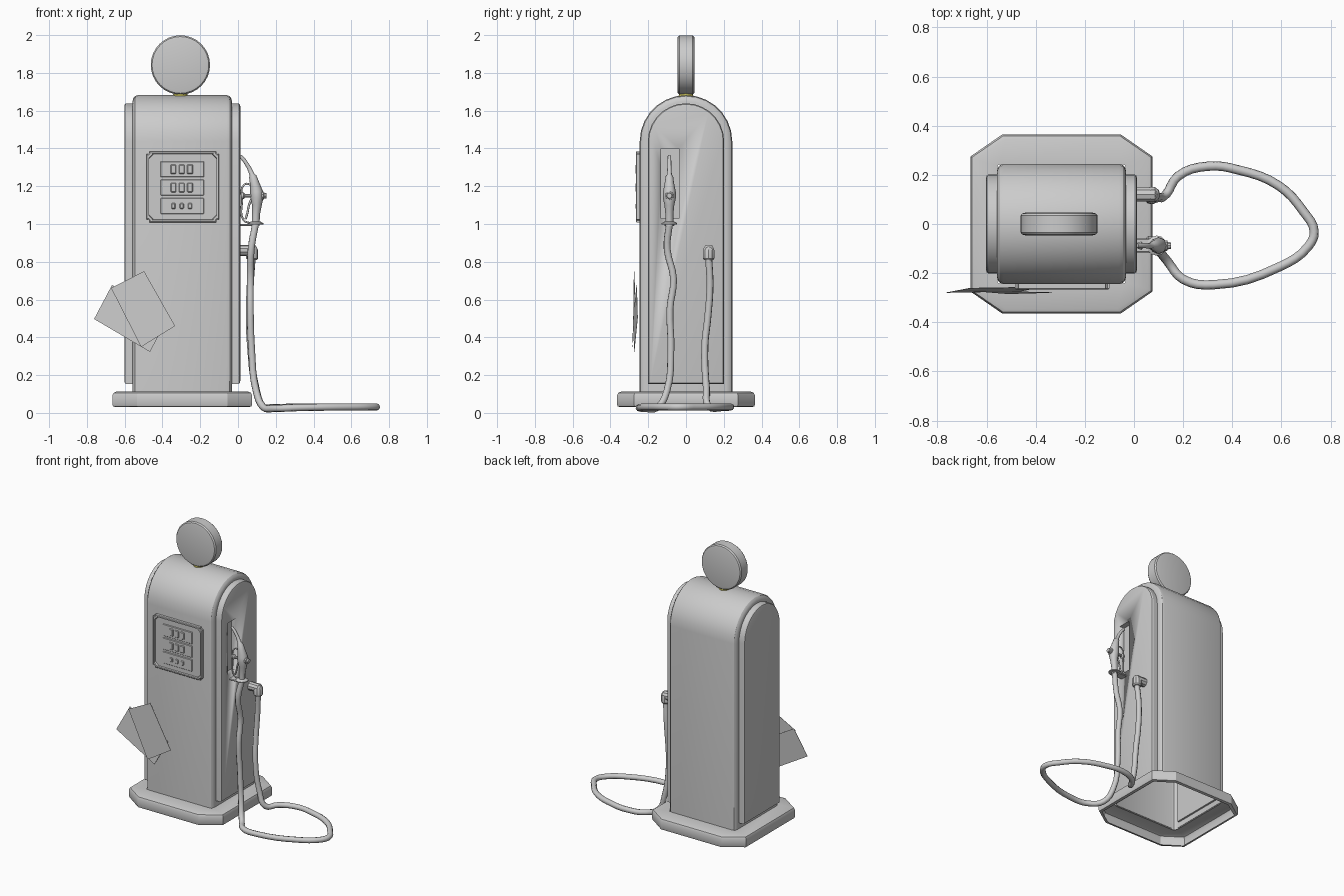
import bpy, bmesh
from math import sin, cos, pi, radians
from mathutils import Vector

if "Cube" in bpy.data.objects:
    bpy.data.objects.remove(bpy.data.objects["Cube"])

CX = -0.295  # centre line of the cabinet


def finish(name, bm, smooth=30):
    bmesh.ops.recalc_face_normals(bm, faces=bm.faces)
    me = bpy.data.meshes.new(name)
    bm.to_mesh(me)
    bm.free()
    ob = bpy.data.objects.new(name, me)
    bpy.context.collection.objects.link(ob)
    return shade(ob, smooth)


def activate(ob):
    bpy.ops.object.select_all(action='DESELECT')
    ob.select_set(True)
    bpy.context.view_layer.objects.active = ob


def shade(ob, angle=30):
    activate(ob)
    bpy.ops.object.shade_smooth_by_angle(angle=radians(angle))
    return ob


def loft(name, rings, closed=True, caps=(True, True)):
    bm = bmesh.new()
    vs = [[bm.verts.new(p) for p in r] for r in rings]
    n = len(vs[0])
    for a, b in zip(vs, vs[1:]):
        for i in range(n if closed else n - 1):
            j = (i + 1) % n
            bm.faces.new((a[i], a[j], b[j], b[i]))
    for use, ring in zip(caps, (vs[0], vs[-1])):
        if use:
            bm.faces.new(ring)
    return finish(name, bm)


def arch(x, r, z0, seg=14):
    arc = [(x, -r * cos(pi * i / seg), 1.437 + r * sin(pi * i / seg)) for i in range(seg + 1)]
    return [(x, -r, z0)] + arc + [(x, r, z0)]


def octagon(hx, hy, cx, cy, z):
    q = [(hx, hy - cy), (hx - cx, hy)]
    pts = q + [(-x, y) for x, y in q[::-1]]
    pts += [(-x, -y) for x, y in pts]
    return [(CX + x, y, z) for x, y in pts]


def box(name, x, y, z, bevel=0.0):
    bm = bmesh.new()
    bmesh.ops.create_cube(bm, size=1)
    for v in bm.verts:
        v.co = [(a[0] + a[1]) / 2 + c * (a[1] - a[0]) for a, c in zip((x, y, z), v.co)]
    if bevel:
        bmesh.ops.bevel(bm, geom=bm.edges[:], offset=bevel, segments=1, affect='EDGES')
    return finish(name, bm)


def lathe(name, origin, axis, profile, seg=16):
    """Solid of revolution; profile is (distance along axis, radius)."""
    rot = Vector((0, 0, 1)).rotation_difference(Vector(axis))
    rings = [[Vector(origin) + rot @ Vector((r * cos(2 * pi * i / seg), r * sin(2 * pi * i / seg), d))
              for i in range(seg)] for d, r in profile]
    return loft(name, rings)


def tube(name, pts, radii, smooth=True):
    cu = bpy.data.curves.new(name, 'CURVE')
    cu.dimensions = '3D'
    cu.bevel_depth = 1
    cu.bevel_resolution = 2
    cu.use_fill_caps = True
    cu.resolution_u = 4
    sp = cu.splines.new('BEZIER' if smooth else 'POLY')
    target = sp.bezier_points if smooth else sp.points
    target.add(len(pts) - 1)
    for p, co, r in zip(target, pts, radii):
        p.co = co if smooth else (*co, 1)
        p.radius = r
        if smooth:
            p.handle_left_type = p.handle_right_type = 'AUTO'
    ob = bpy.data.objects.new(name, cu)
    bpy.context.collection.objects.link(ob)
    activate(ob)
    bpy.ops.object.convert(target='MESH')
    return shade(bpy.context.view_layer.objects.active, 50)


# plinth: hollow chamfered slab, open below
steps = [(-.022, .03), (-.004, .034), (0, .045), (0, .093), (-.006, .106), (-.02, .112)]
plinth = [octagon(.37 + d, .365 + d, .13 + d * .4, .09 + d * .4, z) for d, z in steps]
plinth.append(octagon(.26, .242, .005, .005, .112))
loft("plinth", plinth, caps=(False, False))

# arched cabinet, open below, with rounded rims
rim = [(.263, .213), (.259, .229), (.25, .24), (.235, .245)]
sections = [(CX - d, r) for d, r in rim] + [(CX + d, r) for d, r in rim[::-1]]
loft("cabinet", [arch(x, r, .105) for x, r in sections], closed=False)

# raised arched panel on each side
for side, label in ((-1, "left"), (1, "right")):
    prof = [(.25, .202, .153), (.296, .202, .153), (.304, .197, .158), (.307, .187, .168)]
    panel = loft(label + "_side_panel", [arch(CX + side * d, r, z) for d, r, z in prof])

# nozzle recess cut in the right panel
cutter = box("recess_cutter", (-.025, .1), (-.132, -.038), (1.03, 1.4))
cutter.hide_render = True
mod = panel.modifiers.new("recess", 'BOOLEAN')
mod.operation = 'DIFFERENCE'
mod.object = cutter
activate(panel)
bpy.ops.object.convert(target='MESH')
bpy.data.objects.remove(cutter)

# round sign and its neck
lathe("round_sign", (CX - .01, 0, 1.842), (0, 1, 0),
      [(-.046, .138), (-.043, .15), (-.034, .157), (.034, .157), (.043, .15), (.046, .138)], 32)
neck = lathe("sign_neck", (CX - .01, 0, 1.66), (0, 0, 1), [(0, .04), (.025, .038), (.05, .034)], 16)
mat = bpy.data.materials.new("neck_yellow")
mat.diffuse_color = (.55, .5, .1, 1)
mat.use_nodes = True
mat.node_tree.nodes["Principled BSDF"].inputs["Base Color"].default_value = mat.diffuse_color
neck.data.materials.append(mat)

# display frame with a sunken face
bm = bmesh.new()
bmesh.ops.create_cube(bm, size=1)
for v in bm.verts:
    v.co = (-.2925 + v.co.x * .385, -.249 + v.co.y * .026, 1.197 + v.co.z * .376)
bmesh.ops.bevel(bm, geom=[e for e in bm.edges if abs(e.verts[0].co.y - e.verts[1].co.y) > .01],
                offset=.015, segments=3, affect='EDGES')
bm.normal_update()
front = min(bm.faces, key=lambda f: f.calc_center_median().y)
bmesh.ops.inset_region(bm, faces=[front], thickness=.006, depth=.004)
bmesh.ops.inset_region(bm, faces=[front], thickness=.013)
bmesh.ops.inset_region(bm, faces=[front], thickness=.006, depth=-.012)
finish("display_frame", bm)

# three counter rows with digit drums
for row, (z, w, h) in enumerate(((1.29, .03, .05), (1.193, .03, .05), (1.095, .022, .03))):
    box(f"counter_window_{row}", (-.41, -.18), (-.26, -.25), (z - .042, z + .042), .003)
    for k in range(3):
        x = -.298 + (k - 1) * .044
        box(f"counter_drum_{row}_{k}", (x - w / 2, x + w / 2), (-.267, -.255), (z - h / 2, z + h / 2), .004)

# two loose paper sheets
sheets = [[(-.672, -.272, .661), (-.497, -.276, .75), (-.333, -.28, .46), (-.513, -.285, .349)],
          [(-.667, -.262, .677), (-.371, -.257, .503), (-.466, -.275, .323), (-.762, -.28, .497)]]
for i, quad in enumerate(sheets):
    loft(f"paper_sheet_{i}", [quad, [(x, y + .002, z) for x, y, z in quad]])

# nozzle: spout, grip, valve caps, collar, trigger guard and rest
NY = -.088
grip = [(.012, 1.36, .009), (.035, 1.335, .01), (.057, 1.3, .011), (.074, 1.262, .013), (.078, 1.252, .02),
        (.088, 1.215, .025), (.098, 1.17, .034), (.1, 1.14, .035), (.1, 1.1, .026), (.095, 1.05, .021),
        (.093, .99, .021)]
tube("nozzle", [(x, NY, z) for x, z, r in grip], [r for x, z, r in grip], False)
lathe("valve_cap", (.09, NY, 1.15), (1, 0, 0), [(0, .026), (.045, .022), (.047, .016), (.06, .014)], 10)
lathe("valve_stem", (.015, NY, 1.15), (1, 0, 0), [(0, .013), (.015, .018), (.022, .01), (.06, .01)], 10)
lathe("nozzle_collar", (.093, NY, .998), (0, 0, 1), [(0, .041), (.006, .041), (.016, .024)], 12)
guard = [(.085, 1.2), (.035, 1.21), (.022, 1.12), (.03, 1.02), (.075, 1.003)]
tube("trigger_guard", [(x, NY, z) for x, z in guard], [.005] * 5)
lever = [(.075, 1.14), (.058, 1.1), (.05, 1.06), (.04, 1.025)]
tube("trigger", [(x, NY, z) for x, z in lever], [.006] * 4)
box("nozzle_rest", (-.01, .075), (-.115, -.06), (.99, 1.0), .003)

# hose outlet elbow and nut
lathe("outlet_pipe", (0, .12, .86), (1, 0, 0), [(0, .03), (.085, .03), (.098, .02)], 10)
lathe("outlet_nut", (.075, .12, .81), (0, 0, 1), [(0, .026), (.008, .032), (.05, .032), (.075, .02)], 10)

# hose: down from the nozzle, round on the ground, up to the outlet
hose = [(.093, -.088, 1.0), (.07, -.1, .87), (.066, -.066, .71), (.065, -.085, .55), (.072, -.08, .34),
        (.095, -.1, .12), (.135, -.15, .03), (.2, -.225, .024), (.325, -.247, .028), (.59, -.175, .031),
        (.71, -.09, .031), (.733, -.03, .031), (.69, .05, .031), (.59, .155, .031), (.425, .22, .031),
        (.3, .235, .031), (.18, .195, .028), (.13, .12, .035), (.095, .108, .13), (.066, .1, .36),
        (.06, .115, .5), (.065, .127, .68), (.075, .12, .82)]
tube("hose", hose, [.019] * len(hose))
